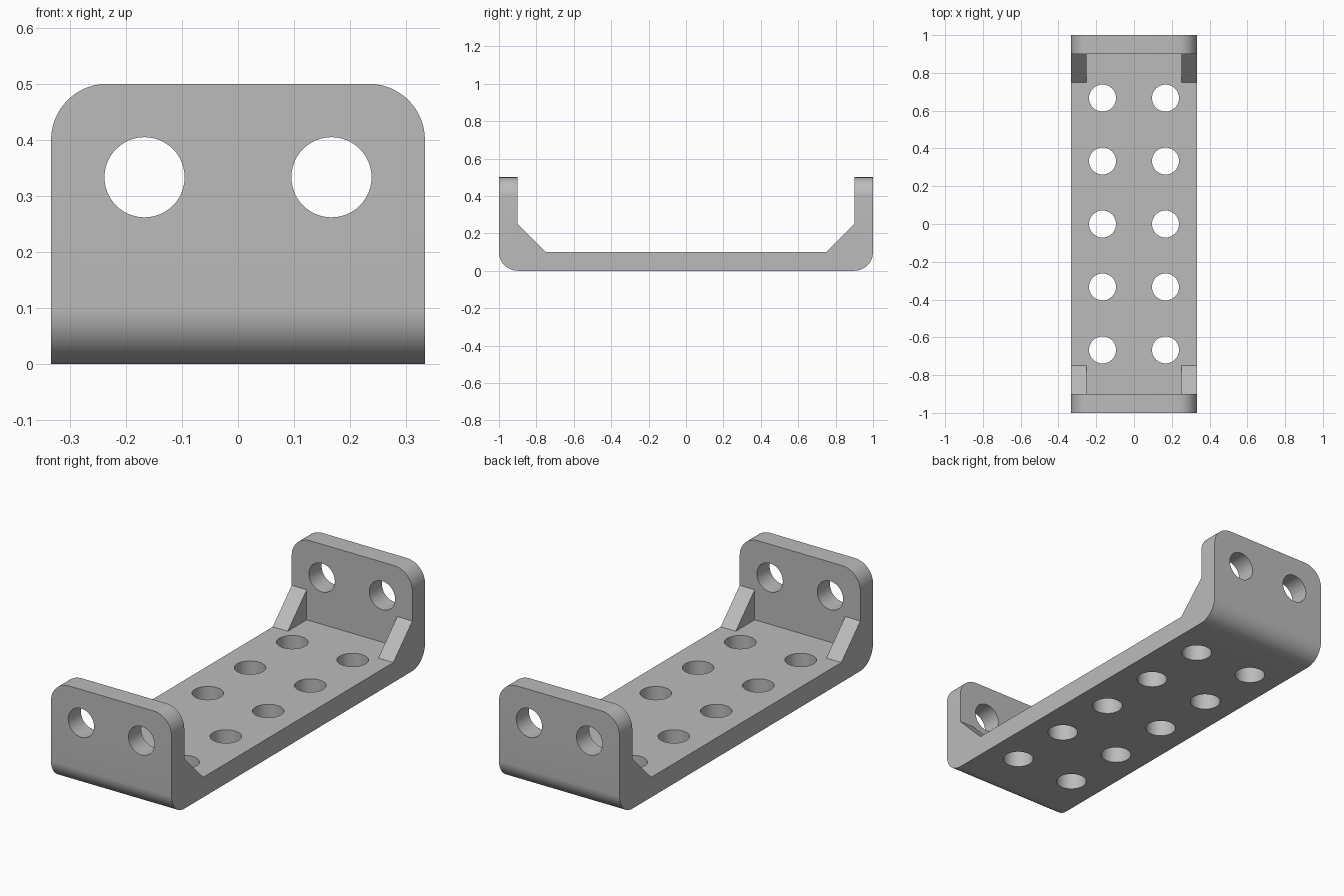
import bpy, bmesh, math
from mathutils import Matrix, Vector

cube = bpy.data.objects.get("Cube")
if cube:
    bpy.data.objects.remove(cube, do_unlink=True)

HALF_W, HALF_L, HEIGHT = 1 / 3, 1.0, 0.5
THICK, GUSSET, GUSSET_W = 0.1, 0.15, 0.083
PITCH, HOLE_R = 1 / 3, 0.0715

grey = bpy.data.materials.new("plain grey")
grey.use_nodes = True
grey.diffuse_color = (0.5, 0.5, 0.5, 1)
grey.node_tree.nodes["Principled BSDF"].inputs["Base Color"].default_value = grey.diffuse_color


def make_object(name, bm):
    bmesh.ops.recalc_face_normals(bm, faces=bm.faces[:])
    mesh = bpy.data.meshes.new(name)
    bm.to_mesh(mesh)
    bm.free()
    mesh.materials.append(grey)
    obj = bpy.data.objects.new(name, mesh)
    bpy.context.collection.objects.link(obj)
    return obj


def extrude_x(bm, profile, x0, x1):
    """Extrude a closed (y, z) profile from x0 to x1."""
    face = bm.faces.new([bm.verts.new((x0, y, z)) for y, z in profile])
    result = bmesh.ops.extrude_face_region(bm, geom=[face])
    moved = [v for v in result["geom"] if isinstance(v, bmesh.types.BMVert)]
    bmesh.ops.translate(bm, verts=moved, vec=(x1 - x0, 0, 0))


def apply_boolean(target, tool, operation):
    mod = target.modifiers.new(operation.lower(), "BOOLEAN")
    mod.object, mod.operation, mod.solver = tool, operation, "EXACT"
    bpy.context.view_layer.objects.active = target
    bpy.ops.object.modifier_apply(modifier=mod.name)
    bpy.data.objects.remove(tool, do_unlink=True)


# U-shaped channel: floor and two end walls
inner = HALF_L - THICK
bm = bmesh.new()
extrude_x(bm, [(-HALF_L, 0), (HALF_L, 0), (HALF_L, HEIGHT), (inner, HEIGHT),
               (inner, THICK), (-inner, THICK), (-inner, HEIGHT), (-HALF_L, HEIGHT)],
          -HALF_W, HALF_W)

# Round the outer bottom bends and the top corners of the walls
rounded = []
for e in bm.edges:
    mid = (e.verts[0].co + e.verts[1].co) / 2
    across = abs(mid.x) < 1e-4
    if (across and mid.z < 1e-4) or (not across and mid.z > HEIGHT - 1e-4):
        rounded.append(e)
bmesh.ops.bevel(bm, geom=rounded, offset=0.1, offset_type="OFFSET", segments=14,
                profile=0.5, affect="EDGES")
bracket = make_object("bracket", bm)

# Corner gussets, sunk slightly into the floor and walls
sink = 0.03
bm = bmesh.new()
for sx in (-1, 1):
    for sy in (-1, 1):
        profile = [(inner - GUSSET, THICK), (inner, THICK + GUSSET),
                   (inner + sink, THICK + GUSSET), (inner + sink, THICK - sink),
                   (inner - GUSSET, THICK - sink)]
        extrude_x(bm, [(sy * y, z) for y, z in profile],
                  sx * (HALF_W - GUSSET_W), sx * HALF_W)
apply_boolean(bracket, make_object("gussets", bm), "UNION")


# Screw holes through the floor and both end walls
def add_drill(bm, centre, depth, rotation):
    bmesh.ops.create_cone(bm, cap_ends=True, segments=48, radius1=HOLE_R, radius2=HOLE_R,
                          depth=depth, matrix=Matrix.Translation(Vector(centre)) @ rotation)


bm = bmesh.new()
along_y = Matrix.Rotation(math.pi / 2, 4, "X")
for x in (-PITCH / 2, PITCH / 2):
    for row in range(-2, 3):
        add_drill(bm, (x, row * PITCH, THICK / 2), 0.2, Matrix())
    for sy in (-1, 1):
        add_drill(bm, (x, sy * (HALF_L - THICK / 2), PITCH), 0.2, along_y)
apply_boolean(bracket, make_object("drills", bm), "DIFFERENCE")

# Smooth the rounds and holes, keep edges crisp
bpy.ops.object.select_all(action="DESELECT")
bracket.select_set(True)
bpy.context.view_layer.objects.active = bracket
bpy.ops.object.shade_smooth_by_angle(angle=math.radians(30))
